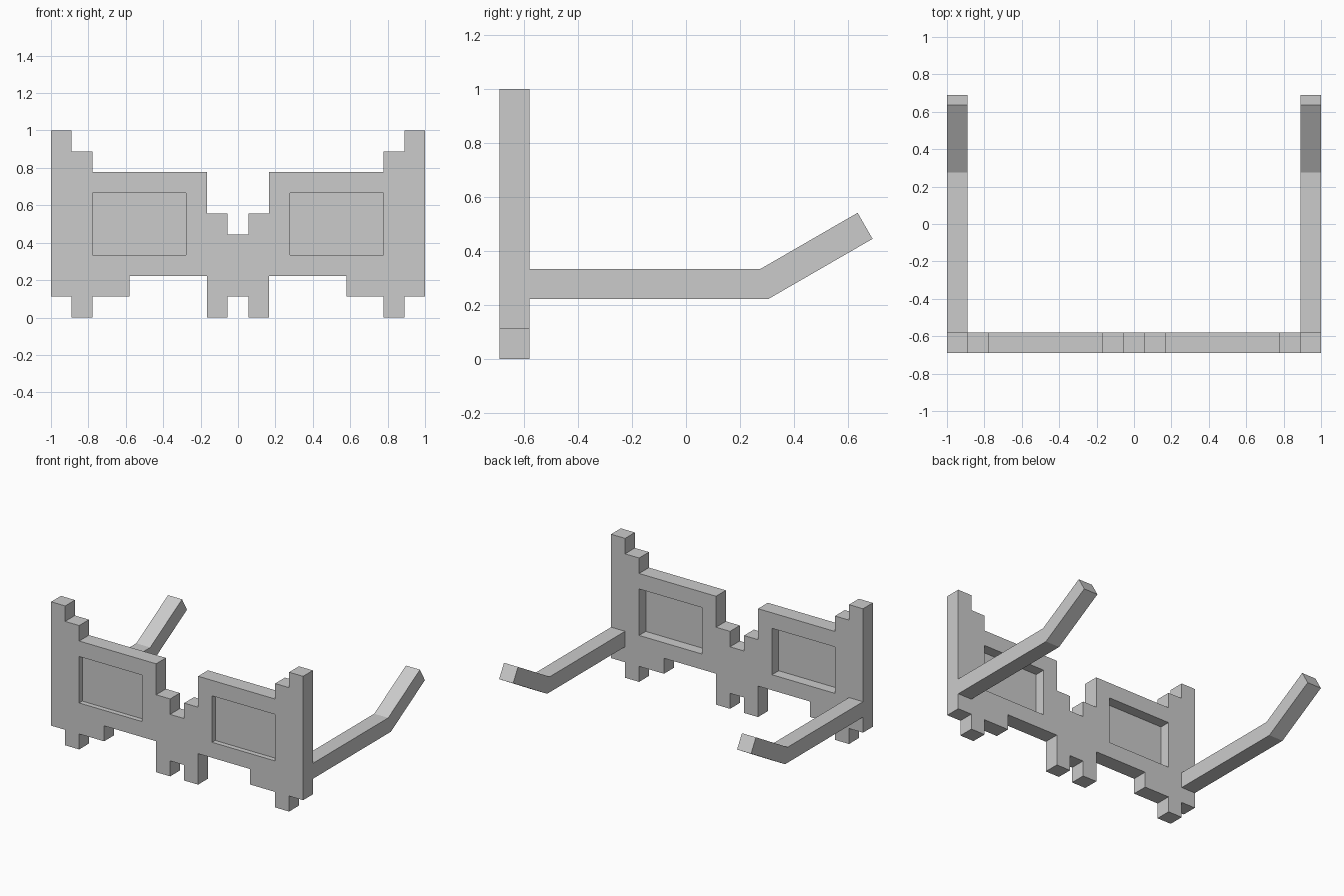
import bpy
from math import radians, sin, cos, tan
from mathutils import Euler

if "Cube" in bpy.data.objects:
    bpy.data.objects.remove(bpy.data.objects["Cube"])

U = 1 / 9            # one pixel block, also the material thickness
FRONT = -0.69        # front plane of the frame


def plate(name, loops, rotation, location):
    """Extruded flat profile (one outline plus optional holes), one block thick."""
    curve = bpy.data.curves.new(name, 'CURVE')
    curve.dimensions = '2D'
    curve.fill_mode = 'BOTH'
    curve.extrude = U / 2
    for loop in loops:
        spline = curve.splines.new('POLY')
        spline.points.add(len(loop) - 1)
        for point, (a, b) in zip(spline.points, loop):
            point.co = (a, b, 0, 1)
        spline.use_cyclic_u = True
    temp = bpy.data.objects.new(name + "_profile", curve)
    bpy.context.collection.objects.link(temp)
    bpy.context.view_layer.update()
    depsgraph = bpy.context.evaluated_depsgraph_get()
    mesh = bpy.data.meshes.new_from_object(temp.evaluated_get(depsgraph))
    bpy.data.objects.remove(temp)
    bpy.data.curves.remove(curve)
    mesh.transform(Euler([radians(r) for r in rotation]).to_matrix().to_4x4())
    mesh.shade_flat()
    obj = bpy.data.objects.new(name, mesh)
    obj.location = location
    bpy.context.collection.objects.link(obj)
    return obj


# Front frame: stepped right half in block units, mirrored to the left
half = [(0.5, 4), (0.5, 5), (1.5, 5), (1.5, 7), (7, 7), (7, 8), (8, 8), (8, 9),
        (9, 9), (9, 1), (8, 1), (8, 0), (7, 0), (7, 1), (5.22, 1), (5.22, 2),
        (1.5, 2), (1.5, 0), (0.5, 0), (0.5, 1)]
right = [(x * U, z * U) for x, z in half]
outline = right + [(-x, z) for x, z in reversed(right)]
window = [(x * U, z * U) for x, z in [(2.5, 3), (7, 3), (7, 6), (2.5, 6)]]
windows = [[(s * x, z) for x, z in window] for s in (1, -1)]
plate("front_frame", [outline] + windows, (90, 0, 0), (0, FRONT + U / 2, 0))

# Temple arm side profile: straight run, then a mitred 30 degree rise
a = radians(30)
start, bend, length = FRONT + U, 0.275, 0.416
tip = (bend + length * cos(a), 3 * U + length * sin(a))
arm = [(start, 2 * U), (start, 3 * U), (bend, 3 * U), tip,
       (tip[0] + U * sin(a), tip[1] - U * cos(a)),
       (bend + U * tan(a / 2), 2 * U)]

for side, s in (("right", 1), ("left", -1)):
    plate(side + "_arm", [arm], (90, 0, 90), (s * (1 - U / 2), 0, 0))

    # Thin lens set one third of the way into the window
    mesh = bpy.data.meshes.new(side + "_lens")
    y = FRONT + U * 0.32
    corners = window if s > 0 else [(-x, z) for x, z in reversed(window)]
    mesh.from_pydata([(x, y, z) for x, z in corners], [], [range(4)])
    bpy.context.collection.objects.link(bpy.data.objects.new(side + "_lens", mesh))
